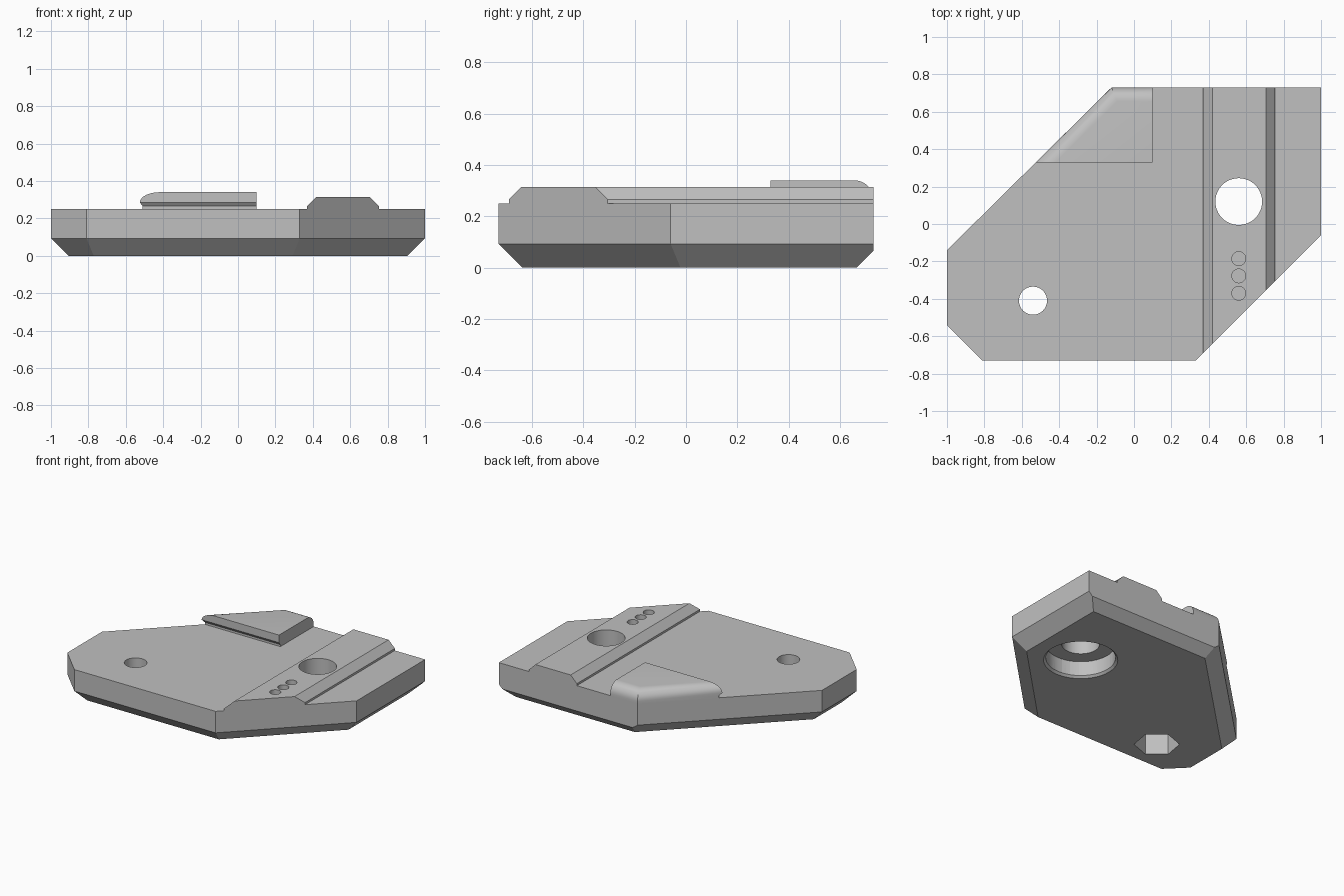
import bpy, bmesh, math
from mathutils import Vector

cube = bpy.data.objects.get("Cube")
if cube:
    bpy.data.objects.remove(cube, do_unlink=True)

grey = bpy.data.materials.new("plain_grey")
grey.use_nodes = True
grey.diffuse_color = (0.53, 0.53, 0.53, 1)
grey.node_tree.nodes["Principled BSDF"].inputs["Base Color"].default_value = grey.diffuse_color

# Plan outline, counter-clockwise
OUTLINE = [(-1, -.54), (-.81, -.73), (.33, -.73), (1, -.06), (1, .73), (-.12, .73), (-1, -.14)]
TOP = .25


def outward(i):
    """A corner of the outline and the outward normal of the side that starts there."""
    a, b = Vector(OUTLINE[i]), Vector(OUTLINE[(i + 1) % len(OUTLINE)])
    d = (b - a).normalized()
    return a, Vector((d.y, -d.x, 0))


def prism(points, direction):
    bm = bmesh.new()
    face = bm.faces.new([bm.verts.new(p) for p in points])
    ext = bmesh.ops.extrude_face_region(bm, geom=[face])
    verts = [v for v in ext["geom"] if isinstance(v, bmesh.types.BMVert)]
    bmesh.ops.translate(bm, verts=verts, vec=direction)
    bmesh.ops.recalc_face_normals(bm, faces=bm.faces)
    return bm


def clip(bm, point, normal):
    """Cut away everything on the normal's side and close the cut."""
    bmesh.ops.bisect_plane(bm, geom=bm.verts[:] + bm.edges[:] + bm.faces[:], dist=1e-5,
                           plane_co=point, plane_no=normal, clear_outer=True)
    bmesh.ops.holes_fill(bm, edges=[e for e in bm.edges if e.is_boundary])
    bmesh.ops.recalc_face_normals(bm, faces=bm.faces)


def finish(bm, name):
    mesh = bpy.data.meshes.new(name)
    bm.to_mesh(mesh)
    bm.free()
    mesh.materials.append(grey)
    ob = bpy.data.objects.new(name, mesh)
    bpy.context.collection.objects.link(ob)
    return ob


def activate(ob):
    bpy.ops.object.select_all(action="DESELECT")
    ob.select_set(True)
    bpy.context.view_layer.objects.active = ob


def bore(targets, x, y, r, z0, z1, sides=48, turn=0.0, r_top=None):
    """Subtract an upright cylinder, cone or polygon from each target."""
    bpy.ops.mesh.primitive_cone_add(vertices=sides, radius1=r, radius2=r if r_top is None else r_top,
                                    depth=z1 - z0, location=(x, y, (z0 + z1) / 2),
                                    rotation=(0, 0, turn))
    cutter = bpy.context.object
    cutter.hide_render = True
    cutter.data.materials.append(grey)
    for ob in targets:
        activate(ob)
        mod = ob.modifiers.new("bore", "BOOLEAN")
        mod.operation, mod.solver, mod.object = "DIFFERENCE", "EXACT", cutter
        bpy.ops.object.modifier_apply(modifier=mod.name)
    bpy.data.objects.remove(cutter, do_unlink=True)


# Base plate with chamfered underside; the back chamfer is smaller
bm = prism([(x, y, 0) for x, y in OUTLINE], (0, 0, TOP))
for i in range(len(OUTLINE)):
    corner, n = outward(i)
    depth = .065 if n.y > .99 else .093
    clip(bm, (corner.x, corner.y, depth), n - Vector((0, 0, 1)))
plate = finish(bm, "base_plate")

# Raised rail running front to back, trimmed by the diagonal front side
profile = [(.37, TOP), (.37, .265), (.42, .315), (.705, .315), (.755, .265), (.755, TOP)]
bm = prism([(x, -.73, z) for x, z in profile], (0, 1.46, 0))
corner, n = outward(2)
clip(bm, (corner.x, corner.y, 0), n)
rail = finish(bm, "rail")

# Corner block with an undercut front and rounded outer top edges
profile = [(.345, TOP), (.345, .265), (.33, .285), (.33, .34), (.73, .34), (.73, TOP)]
bm = prism([(-.7, y, z) for y, z in profile], (.8, 0, 0))
corner, n = outward(5)
origin = Vector((corner.x, corner.y, 0))
clip(bm, origin, n)


def outer_top(e):
    if any(abs(v.co.z - .34) > 1e-4 for v in e.verts):
        return False
    return (all(abs(v.co.y - .73) < 1e-4 for v in e.verts)
            or all(abs((v.co - origin).dot(n)) < 1e-3 for v in e.verts))


bmesh.ops.bevel(bm, geom=[e for e in bm.edges if outer_top(e)], offset=.074, segments=8,
                profile=.5, affect="EDGES")
block = finish(bm, "corner_block")

# Large hole with a chamfered counterbore underneath
bore([plate, rail], .56, .12, .125, -.1, .5)
bore([plate], .56, .12, .23, -.1, .12)
bore([plate], .56, .12, .255, -.01, .02, r_top=.225)

# Small hole with a hexagonal pocket underneath
bore([plate], -.54, -.41, .075, -.1, .5)
bore([plate], -.54, -.41, .15, -.1, .16, sides=6, turn=math.radians(-10))

# Row of three blind holes in the rail
for k in range(3):
    bore([rail], .56, -.185 - .0925 * k, .037, .27, .4, sides=32)

for ob in (plate, rail, block):
    activate(ob)
    bpy.ops.object.shade_smooth_by_angle(angle=math.radians(25))
